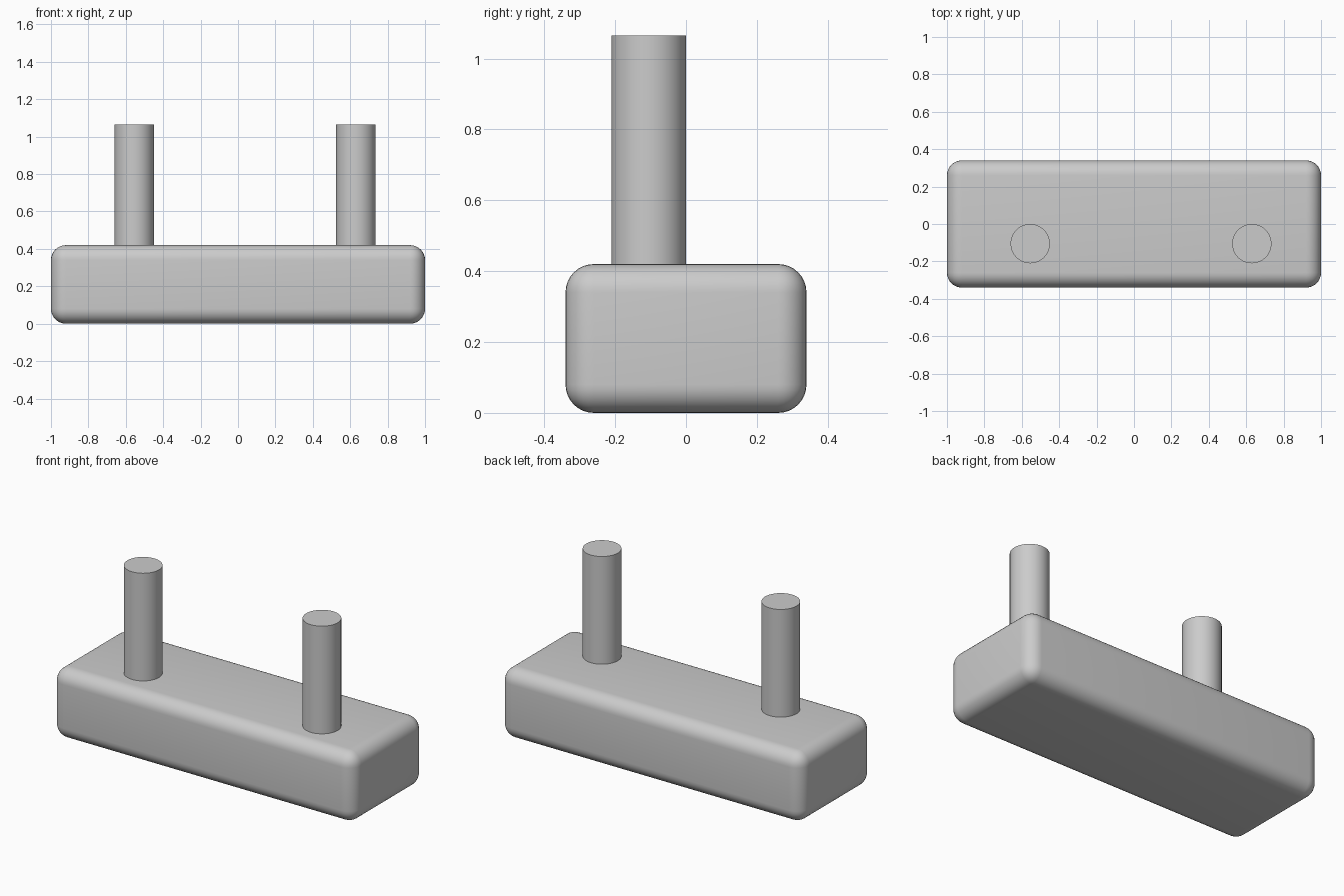
import bpy
import math

cube = bpy.data.objects.get("Cube")
if cube:
    bpy.data.objects.remove(cube, do_unlink=True)

# One plain grey for everything
GREY = (0.6, 0.6, 0.6, 1.0)
grey = bpy.data.materials.new("grey")
grey.use_nodes = True
grey.diffuse_color = GREY
grey.node_tree.nodes["Principled BSDF"].inputs["Base Color"].default_value = GREY

LENGTH, DEPTH, HEIGHT = 2.0, 0.68, 0.42
PEG_RADIUS, PEG_TOP, PEG_SINK = 0.105, 1.065, 0.05


def finish(name):
    obj = bpy.context.object
    obj.name = name
    obj.data.materials.append(grey)
    return obj


def smooth(obj):
    bpy.ops.object.select_all(action="DESELECT")
    obj.select_set(True)
    bpy.context.view_layer.objects.active = obj
    bpy.ops.object.shade_smooth_by_angle(angle=math.radians(35))


# Rounded base block
bpy.ops.mesh.primitive_cube_add(size=1, location=(0, 0, HEIGHT / 2))
base = finish("base_block")
base.scale = (LENGTH, DEPTH, HEIGHT)
bpy.ops.object.transform_apply(location=False, rotation=False, scale=True)
bevel = base.modifiers.new("rounded_edges", "BEVEL")
bevel.width = 0.08
bevel.segments = 8
bpy.ops.object.modifier_apply(modifier=bevel.name)
smooth(base)

# Two upright pegs, set slightly into the block
for name, x in (("right_peg", -0.555), ("left_peg", 0.63)):
    bottom = HEIGHT - PEG_SINK
    bpy.ops.mesh.primitive_cylinder_add(
        vertices=64, radius=PEG_RADIUS, depth=PEG_TOP - bottom,
        location=(x, -0.105, (PEG_TOP + bottom) / 2))
    smooth(finish(name))
